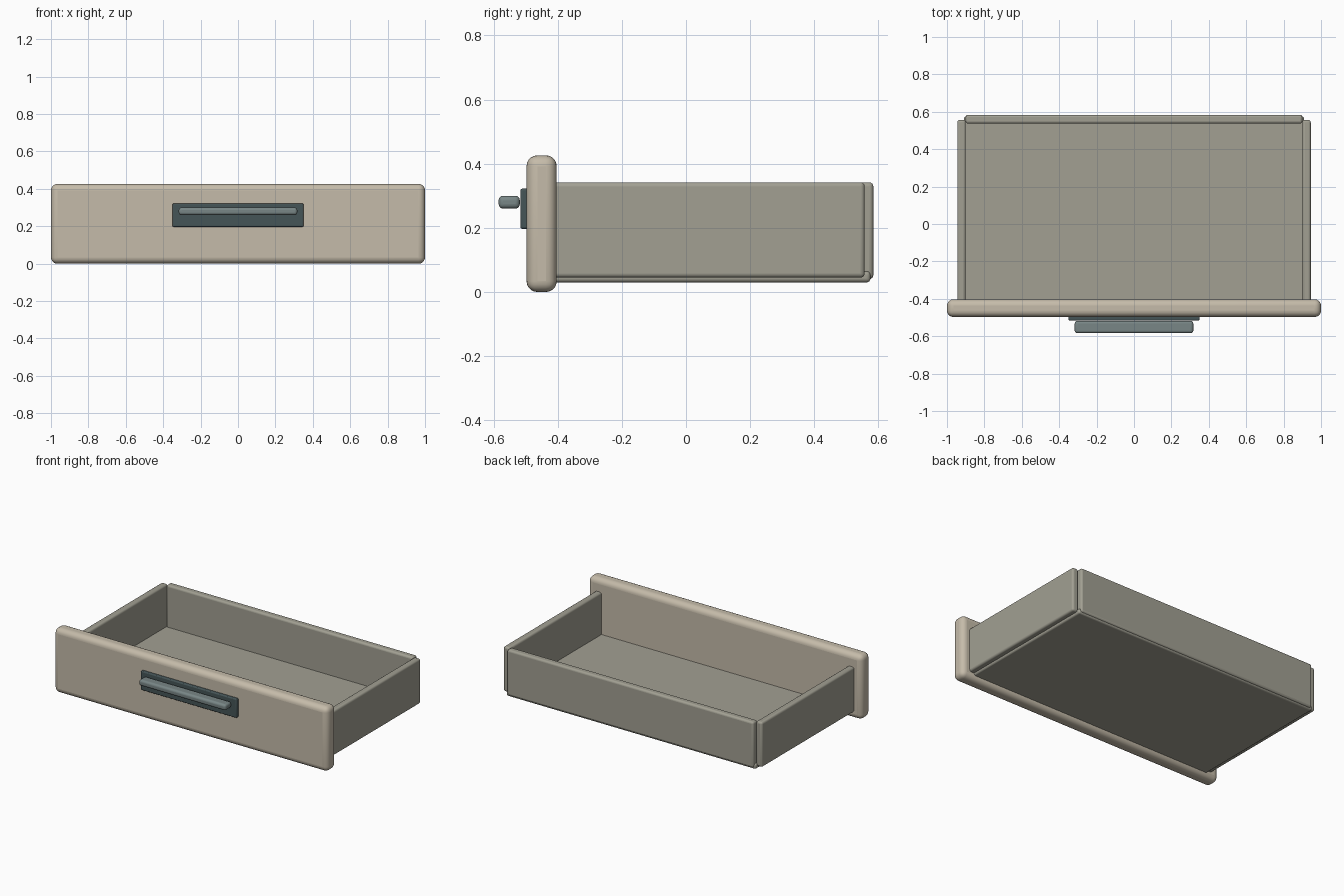
import bpy

if "Cube" in bpy.data.objects:
    bpy.data.objects.remove(bpy.data.objects["Cube"])


def material(name, rgb):
    m = bpy.data.materials.new(name)
    m.diffuse_color = (*rgb, 1)
    m.use_nodes = True
    m.node_tree.nodes["Principled BSDF"].inputs["Base Color"].default_value = m.diffuse_color
    return m


def board(name, x, y, z, bevel, mat, segments=4):
    """Rounded box from (min, max) ranges on each axis."""
    bpy.ops.mesh.primitive_cube_add(size=1, location=[(a + b) / 2 for a, b in (x, y, z)])
    ob = bpy.context.object
    ob.name = name
    ob.scale = [b - a for a, b in (x, y, z)]
    bpy.ops.object.transform_apply(location=False, rotation=False, scale=True)
    mod = ob.modifiers.new("rounded_edges", 'BEVEL')
    mod.width = bevel
    mod.segments = segments
    ob.data.materials.append(mat)
    bpy.ops.object.shade_smooth_by_angle()
    return ob


front_mat = material("front_paint", (0.56, 0.50, 0.40))
box_mat = material("box_wood", (0.36, 0.35, 0.29))
plate_mat = material("dark_metal", (0.06, 0.09, 0.095))
grip_mat = material("grip_metal", (0.19, 0.24, 0.24))

# Drawer front
board("drawer_front", (-1, 1), (-0.497, -0.403), (0, 0.426), 0.034, front_mat, 5)

# Tray: floor, two sides, back
board("drawer_floor", (-0.91, 0.91), (-0.42, 0.575), (0.03, 0.065), 0.012, box_mat)
for name, s in (("left_side", -1), ("right_side", 1)):
    board(name, sorted((s * 0.90, s * 0.945)), (-0.42, 0.557), (0.045, 0.342), 0.013, box_mat)
board("drawer_back", (-0.90, 0.90), (0.537, 0.584), (0.04, 0.342), 0.013, box_mat)

# Handle: backing plate and grip bar
board("handle_plate", (-0.35, 0.35), (-0.516, -0.49), (0.197, 0.322), 0.006, plate_mat, 3)
board("handle_grip", (-0.317, 0.317), (-0.584, -0.518), (0.26, 0.30), 0.014, grip_mat)
